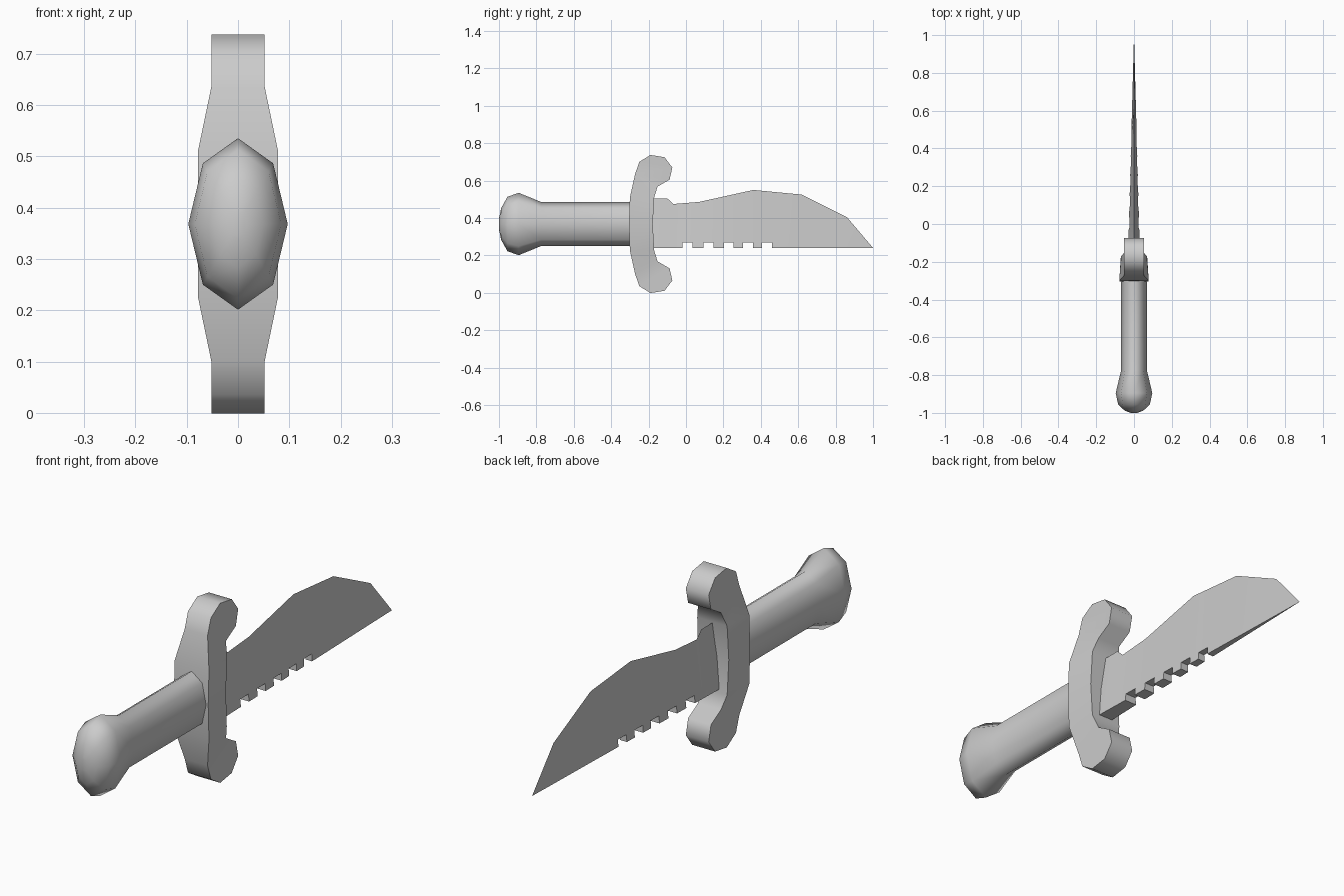
import bpy, bmesh, math

if "Cube" in bpy.data.objects:
    bpy.data.objects.remove(bpy.data.objects["Cube"], do_unlink=True)

MID = 0.368  # height of the long axis

grey = bpy.data.materials.new("plain grey")
grey.use_nodes = True
COLOUR = (0.6, 0.6, 0.6, 1)
grey.diffuse_color = COLOUR
grey.node_tree.nodes["Principled BSDF"].inputs["Base Color"].default_value = COLOUR


def loft(name, rings, smooth_angle):
    """Skin a list of equal-length point rings and cap both ends."""
    bm = bmesh.new()
    loops = [[bm.verts.new(p) for p in ring] for ring in rings]
    n = len(loops[0])
    for a, b in zip(loops, loops[1:]):
        for i in range(n):
            j = (i + 1) % n
            bm.faces.new((a[i], a[j], b[j], b[i]))
    bm.faces.new(loops[0])
    bm.faces.new(loops[-1])
    bmesh.ops.remove_doubles(bm, verts=bm.verts, dist=0.0001)
    bmesh.ops.dissolve_degenerate(bm, edges=bm.edges, dist=0.0001)
    bmesh.ops.recalc_face_normals(bm, faces=bm.faces)
    mesh = bpy.data.meshes.new(name)
    bm.to_mesh(mesh)
    bm.free()
    mesh.materials.append(grey)
    obj = bpy.data.objects.new(name, mesh)
    bpy.context.collection.objects.link(obj)
    bpy.ops.object.select_all(action='DESELECT')
    obj.select_set(True)
    bpy.context.view_layer.objects.active = obj
    bpy.ops.object.shade_smooth_by_angle(angle=math.radians(smooth_angle))
    return obj


def rung(p, q):
    """Four-point ring across the width from two (half width, y, z) points."""
    (a, y, z), (b, v, w) = p, q
    return [(-a, y, z), (a, y, z), (b, v, w), (-b, v, w)]


# Handle with pommel: oval octagon rings along y
def oval(y, r):
    angles = [math.tau * i / 8 for i in range(8)]
    return [(0.58 * r * math.sin(t), y, MID + r * math.cos(t)) for t in angles]


profile = [(-1.0, 0.03), (-0.988, 0.085), (-0.955, 0.145), (-0.895, 0.167),
           (-0.775, 0.118), (-0.24, 0.118)]
loft("handle", [oval(y, r) for y, r in profile], 80)

# Guard: upper half as front/back pairs, height measured from the axis
N, W = 0.052, 0.078
front = [(W, -0.305, 0), (W, -0.3, 0.142), (N, -0.272, 0.267),
         (N, -0.25, 0.332), (N, -0.19, 0.369)]
back = [(0.07, -0.178, 0), (0.068, -0.17, 0.142), (N, -0.152, 0.2),
        (N, -0.088, 0.237), (N, -0.073, 0.302), (N, -0.115, 0.357)]
pairs = [(0, 0), (1, 1), (2, 2), (2, 3), (3, 4), (4, 5)]


def guard_rung(f, b, side):
    return rung(*[(x, y, MID + side * h) for x, y, h in (front[f], back[b])])


rows = [guard_rung(f, b, -1) for f, b in reversed(pairs)]
rows += [guard_rung(f, b, 1) for f, b in pairs[1:]]
loft("guard", rows, 60)

# Blade: thick notched lower edge rising to a thin upper edge
LOW, NOTCH = 0.24, 0.27
spine = [(-0.2, 0.505), (-0.1, 0.505), (-0.068, 0.475), (0.07, 0.486),
         (0.36, 0.55), (0.62, 0.525), (0.86, 0.405), (1.0, LOW)]
notches = [(-0.02, 0.035), (0.093, 0.147), (0.203, 0.255), (0.305, 0.357), (0.407, 0.46)]


def spine_height(y):
    for (a, p), (b, q) in zip(spine, spine[1:]):
        if a <= y <= b:
            return p + (q - p) * (y - a) / (b - a)


stations = []
for start, end in notches:
    stations += [(start, LOW), (start, NOTCH), (end, NOTCH), (end, LOW)]
for y, _ in spine:
    inside = any(a < y < b for a, b in notches)
    stations.append((y, NOTCH if inside else LOW))
stations.sort(key=lambda s: s[0])  # stable, so notch walls keep their order

rows = []
for y, z in stations:
    top = spine_height(y)
    taper = (top - z) / max(top - LOW, 0.001)
    rows.append(rung((0.027 * (1 - y) * taper, y, z), (0, y, top)))
loft("blade", rows, 20)
